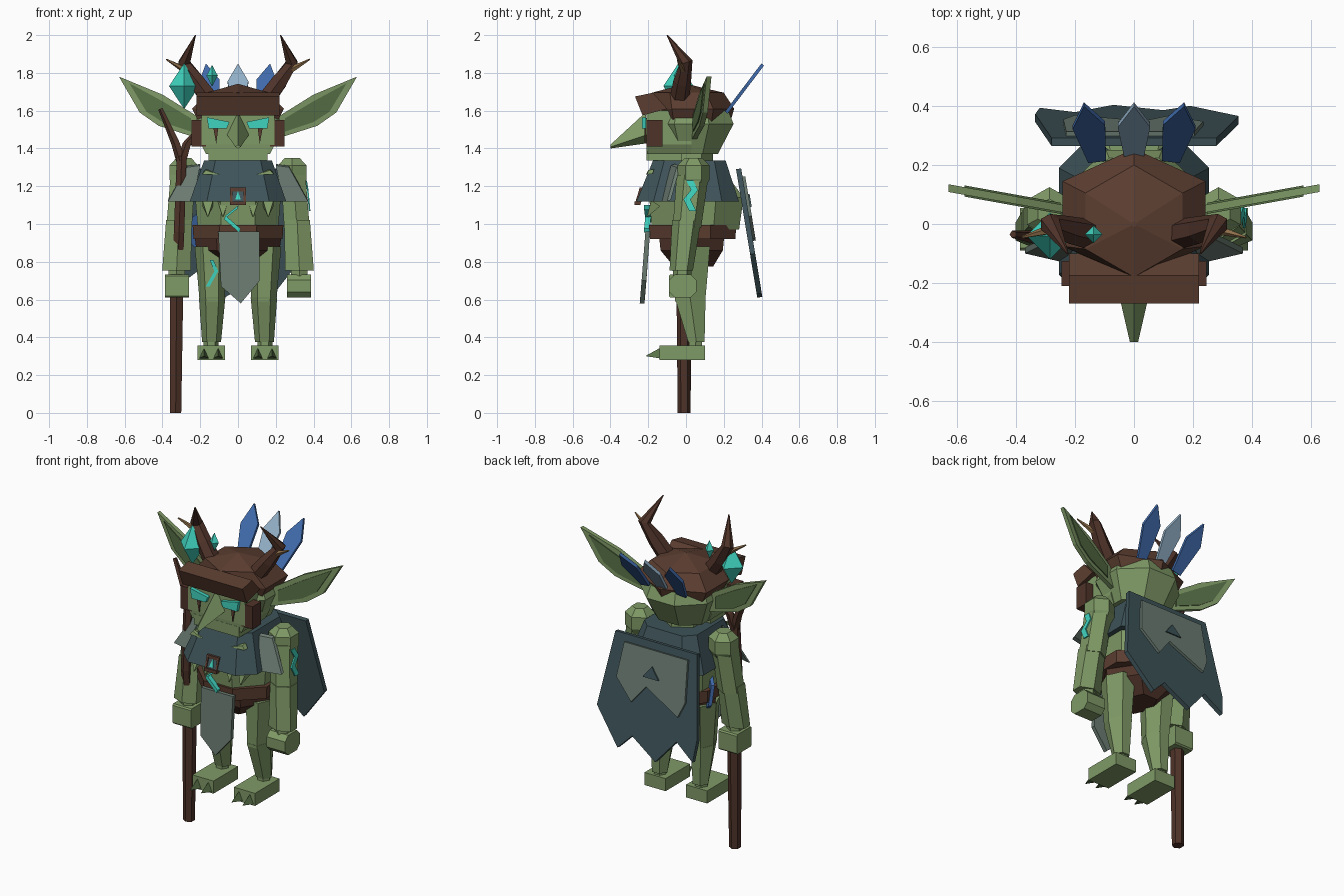
import bpy, bmesh, math
from mathutils import Vector


def material(name, r, g, b):
    m = bpy.data.materials.new(name)
    m.diffuse_color = [(c / 255) ** 2.2 for c in (r, g, b)] + [1]
    return m


SKIN = material("skin_green", 126, 152, 102)
DARK_SKIN = material("dark_green", 88, 112, 72)
LEATHER = material("leather_brown", 92, 64, 52)
WOOD = material("dark_wood", 80, 54, 45)
CLOTH = material("slate_cloth", 64, 84, 89)
PATCH = material("grey_green_cloth", 106, 122, 113)
GLOW = material("glowing_teal", 66, 210, 190)
BLUE = material("feather_blue", 66, 106, 170)
PALE = material("feather_pale", 145, 174, 198)
TAN = material("bone_tan", 140, 110, 75)


def finish(name, bm, mat):
    bmesh.ops.recalc_face_normals(bm, faces=bm.faces)
    me = bpy.data.meshes.new(name)
    bm.to_mesh(me)
    bm.free()
    me.materials.append(mat)
    ob = bpy.data.objects.new(name, me)
    bpy.context.collection.objects.link(ob)
    return ob


def bridge(name, rings, mat):
    """Skin a list of equal-length point rings and cap both ends."""
    bm = bmesh.new()
    vs = [[bm.verts.new(p) for p in r] for r in rings]
    n = len(vs[0])
    for a, b in zip(vs, vs[1:]):
        for i in range(n):
            bm.faces.new((a[i], a[(i + 1) % n], b[(i + 1) % n], b[i]))
    bm.faces.new(vs[0])
    bm.faces.new(vs[-1])
    return finish(name, bm, mat)


def loft(name, rings, n, mat, turn=0.5):
    """Stack of horizontal polygons: (x, y, z, rx, ry)."""
    ang = [2 * math.pi * (i + turn) / n for i in range(n)]
    return bridge(name, [[(x + rx * math.cos(a), y + ry * math.sin(a), z) for a in ang]
                         for x, y, z, rx, ry in rings], mat)


def chamfered(z, w, front, back, c):
    """Rectangle with cut corners."""
    return [(-w, front + c, z), (c - w, front, z), (w - c, front, z), (w, front + c, z),
            (w, back - c, z), (w - c, back, z), (c - w, back, z), (-w, back - c, z)]


def tube(name, pts, radii, n, mat):
    """Tapered limb that follows a path."""
    pts = [Vector(p) for p in pts]
    rings = []
    for i, p in enumerate(pts):
        d = (pts[min(i + 1, len(pts) - 1)] - pts[max(i - 1, 0)]).normalized()
        q = Vector((0, 0, 1)).rotation_difference(d)
        rings.append([p + q @ Vector((radii[i] * math.cos(2 * math.pi * (k + .5) / n),
                                      radii[i] * math.sin(2 * math.pi * (k + .5) / n), 0)) for k in range(n)])
    return bridge(name, rings, mat)


def plate(name, pts, depth, mat):
    """Flat outline thickened along a vector."""
    d = Vector(depth)
    return bridge(name, [[Vector(p) for p in pts], [Vector(p) + d for p in pts]], mat)


def box(name, lo, hi, mat):
    x0, y0, z0 = lo
    x1, y1, z1 = hi
    return plate(name, [(x0, y0, z0), (x1, y0, z0), (x1, y1, z0), (x0, y1, z0)], (0, 0, z1 - z0), mat)


def crystal(name, c, r, h):
    x, y, z = c
    loft(name, [(x, y, z - h, .001, .001), (x, y, z, r, r), (x, y, z + h, .001, .001)], 4, GLOW, 0)


def zigzag(name, pts, width, depth):
    """Glowing bolt: a ribbon offset by a width vector."""
    w = Vector(width)
    a = [Vector(p) for p in pts]
    for i in range(len(a) - 1):
        plate(name, [a[i] - w, a[i] + w, a[i + 1] + w, a[i + 1] - w], depth, GLOW)


# Head, jaw, nose, neck
loft("skull", [(0, .03, 1.37, .18, .15), (0, .03, 1.53, .25, .24), (0, .03, 1.6, .22, .21)], 8, SKIN)
loft("face", [(0, -.09, 1.37, .24, .165), (0, -.09, 1.42, .275, .17), (0, -.09, 1.6, .275, .17)], 4, SKIN)
box("jaw", (-.155, -.21, 1.335), (.155, -.02, 1.4), SKIN)
loft("neck", [(0, .02, 1.25, .13, .13), (0, .02, 1.4, .12, .12)], 6, SKIN)
bridge("nose", [[(0, -.19, 1.43), (.06, -.2, 1.475), (0, -.215, 1.59), (-.06, -.2, 1.475)],
                [(0, -.4, 1.4), (.014, -.4, 1.408), (0, -.4, 1.42), (-.014, -.4, 1.408)]], SKIN)

# Cap, brow band
loft("cap", [(0, .035, 1.54, .24, .2), (0, .035, 1.61, .28, .22), (0, .01, 1.695, .19, .19),
             (0, 0, 1.74, .01, .01)], 6, LEATHER, 0.5)
plate("brow_band", [(-.22, -.27, 1.675), (-.22, -.23, 1.575), (-.22, -.1, 1.61), (-.22, -.175, 1.695)],
      (.44, 0, 0), LEATHER)

for s in (1, -1):
    # Face details
    box("cheek_guard", (s * .17, -.21, 1.41), (s * .246, -.125, 1.55), WOOD)
    plate("eye", [(s * .045, -.212, 1.54), (s * .165, -.212, 1.565), (s * .155, -.212, 1.505), (s * .06, -.212, 1.505)],
          (0, -.022, 0), GLOW)
    plate("tear_mark", [(s * .105, -.211, 1.505), (s * .13, -.211, 1.505), (s * .115, -.211, 1.425)],
          (0, -.008, 0), LEATHER)

    # Ears lean back toward the tip
    def ear(pts, off):
        return [(s * x, .035 + (x - .22) * .18 + off, z) for x, z in pts]
    inner = [(.25, 1.56), (.4, 1.65), (.575, 1.745), (.485, 1.595), (.4, 1.54), (.25, 1.49)]
    plate("ear", ear([(.2, 1.56), (.4, 1.685), (.63, 1.78), (.52, 1.59), (.42, 1.52), (.2, 1.45)], 0),
          (0, .026, 0), SKIN)
    plate("inner_ear", ear(inner, -.006), (0, .006, 0), DARK_SKIN)
    plate("inner_ear_back", ear(inner, .026), (0, .006, 0), DARK_SKIN)

    # Antlers
    tube("antler", [(s * .15, -.035, 1.66), (s * .22, -.02, 1.755), (s * .285, 0, 1.855), (s * .225, -.1, 2)],
         [.052, .047, .036, .003], 6, WOOD)
    tube("antler_prong", [(s * .27, -.015, 1.81), (s * .38, -.045, 1.872)], [.02, .004], 5, TAN)

    # Arms
    loft("shoulder", [(s * .287, .04, 1.19, .06, .06), (s * .287, .04, 1.235, .087, .085),
                      (s * .287, .04, 1.31, .087, .085), (s * .287, .04, 1.35, .045, .045)], 6, SKIN)
    loft("upper_arm", [(s * .312, .005, .98, .078, .075), (s * .292, .035, 1.26, .075, .085)], 6, SKIN)
    loft("forearm", [(s * .325, -.025, .755, .088, .062), (s * .313, .003, 1.02, .078, .077)], 6, SKIN)
    loft("wrist", [(s * .325, -.02, .7, .05, .05), (s * .325, -.02, .77, .05, .05)], 6, SKIN)
    c = .03 if s > 0 else .008
    hand = [(y, z) for _, y, z in ((0, -.09, .61 + c), (0, -.09 + c, .61), (0, .055 - c, .61), (0, .055, .61 + c),
                                   (0, .055, .733 - c), (0, .055 - c, .733), (0, c - .09, .733), (0, -.09, .733 - c))]
    plate("hand", [(s * .26, y, z) for y, z in hand], (s * .127, 0, 0), SKIN)
    plate("shoulder_flap", [(s * .2, -.08, 1.31), (s * .27, -.05, 1.3), (s * .37, -.1, 1.12), (s * .24, -.13, 1.12)],
          (0, .02, .008), PATCH)

    # Legs
    loft("thigh", [(s * .137, .022, .59, .066, .092), (s * .143, .03, .88, .086, .112)], 6, SKIN, 0)
    loft("shin", [(s * .14, .055, .375, .05, .05), (s * .137, .022, .61, .07, .094)], 6, SKIN, 0)
    loft("ankle", [(s * .142, .05, .34, .04, .04), (s * .142, .05, .39, .04, .04)], 6, SKIN, 0)
    box("foot", (s * .07, -.14, .28), (s * .215, .1, .358), SKIN)
    for x in (.105, .18):
        bridge("toe_claw", [[(s * x - .026, -.135, .288), (s * x + .026, -.135, .288), (s * x, -.135, .345)],
                            [(s * x - .002, -.21, .3), (s * x + .002, -.21, .3), (s * x, -.21, .304)]], DARK_SKIN)

    # Chest fur tufts and skin showing over the mantle
    for x in (.08, .16):
        tube("fur_tuft", [(s * x, -.16, 1.11), (s * x, -.205, 1.04)], [.04, .003], 4, SKIN)
    plate("collar_tuft", [(s * .1, -.212, 1.262), (s * .19, -.205, 1.262), (s * .17, -.2, 1.285)],
          (0, .03, .005), SKIN)

# Torso, belt and pelvis
loft("torso", [(0, .05, .97, .23, .25), (0, .055, 1.14, .245, .27), (0, .03, 1.3, .17, .17)], 8, SKIN)
loft("belt", [(0, .035, .92, .255, .245), (0, .035, .995, .26, .25)], 8, LEATHER)
loft("pelvis", [(0, .04, .775, .1, .12), (0, .03, .86, .22, .19), (0, .03, .94, .23, .2)], 6, WOOD, 0)
plate("hip_feather", [(-.2, .03, 1.07), (-.26, .09, 1.02), (-.255, .11, .9), (-.21, .07, .86)], (.014, .014, 0), BLUE)

# Shoulder mantle and clasp
bridge("mantle", [chamfered(1.12, .255, -.262, .28, .09), chamfered(1.335, .18, -.175, .21, .06)], CLOTH)
for z, y in ((1.1, -.272), (1.172, -.246)):
    box("clasp_bar", (-.042, y, z), (.042, y + .03, z + .02), LEATHER)
for x in (-.042, .03):
    plate("clasp_side", [(x, -.272, 1.1), (x + .012, -.272, 1.1), (x + .012, -.246, 1.19), (x, -.246, 1.19)],
          (0, .03, 0), LEATHER)
plate("clasp_gem", [(-.014, -.264, 1.13), (.014, -.264, 1.13), (0, -.246, 1.175)], (0, .02, 0), GLOW)

# Tabard
plate("tabard", [(-.105, -.215, .96), (.115, -.215, .96), (.115, -.235, .7), (.015, -.245, .58), (-.09, -.237, .67)],
      (0, .025, 0), PATCH)


# Ragged cape, hanging outward toward the hem
def cape(pts, off):
    return [(x, .265 + off + (1.29 - z) * .165, z) for x, z in pts]


plate("cape", cape([(-.28, 1.29), (.28, 1.29), (.355, .84), (.19, .63), (.1, .72), (-.07, .61), (-.2, .76),
                    (-.32, .67), (-.335, .8)], 0), (0, .027, .004), CLOTH)
plate("cape_patch", cape([(-.23, 1.25), (.205, 1.25), (.235, 1.04), (.12, .92), (.03, 1.03), (-.2, .91),
                          (-.24, 1)], .027), (0, .015, .003), PATCH)
plate("cape_badge", cape([(-.055, 1.09), (.055, 1.09), (0, 1.16)], .042), (0, .008, 0), CLOTH)

# Feathers on the back of the cap
for cx, lean, mat in ((0, 0, PALE), (.125, .35, BLUE), (-.125, -.35, BLUE)):
    pts = []
    for u, v in ((-.03, 0), (.03, 0), (.055, .2), (0, .32), (-.055, .2)):
        x = cx + u + lean * v * .4
        w = v - u * lean * .6
        pts.append((x, .21 + w * .59, 1.6 + w * .78))
    plate("feather", pts, (0, .014, -.011), mat)

# Forked staff with floating crystals
tube("staff_lower", [(-.33, -.01, 0), (-.325, -.01, .62)], [.034, .04], 6, WOOD)
tube("staff_upper", [(-.325, -.012, .6), (-.312, -.06, .96), (-.298, -.055, 1.36)], [.032, .032, .03], 6, WOOD)
tube("staff_fork", [(-.298, -.055, 1.33), (-.33, -.045, 1.43), (-.41, -.035, 1.61)], [.028, .024, .013], 5, WOOD)
tube("staff_fork", [(-.298, -.055, 1.33), (-.27, -.045, 1.42), (-.21, -.03, 1.5)], [.028, .024, .012], 5, WOOD)
crystal("large_crystal", (-.285, -.04, 1.73), .08, .12)
crystal("small_crystal", (-.137, -.035, 1.785), .03, .055)

# Glowing war paint
zigzag("chest_mark", [(0, -.222, 1.09), (-.07, -.215, 1.035), (.01, -.222, .965)], (.004, 0, .01), (0, .03, 0))
zigzag("leg_mark", [(-.14, -.074, .81), (-.115, -.07, .75), (-.16, -.067, .67)], (.01, 0, 0), (0, .03, 0))
zigzag("arm_mark", [(.357, .02, 1.23), (.365, .045, 1.18), (.37, .005, 1.13), (.375, .035, 1.07)],
       (0, .019, 0), (.008, 0, 0))
